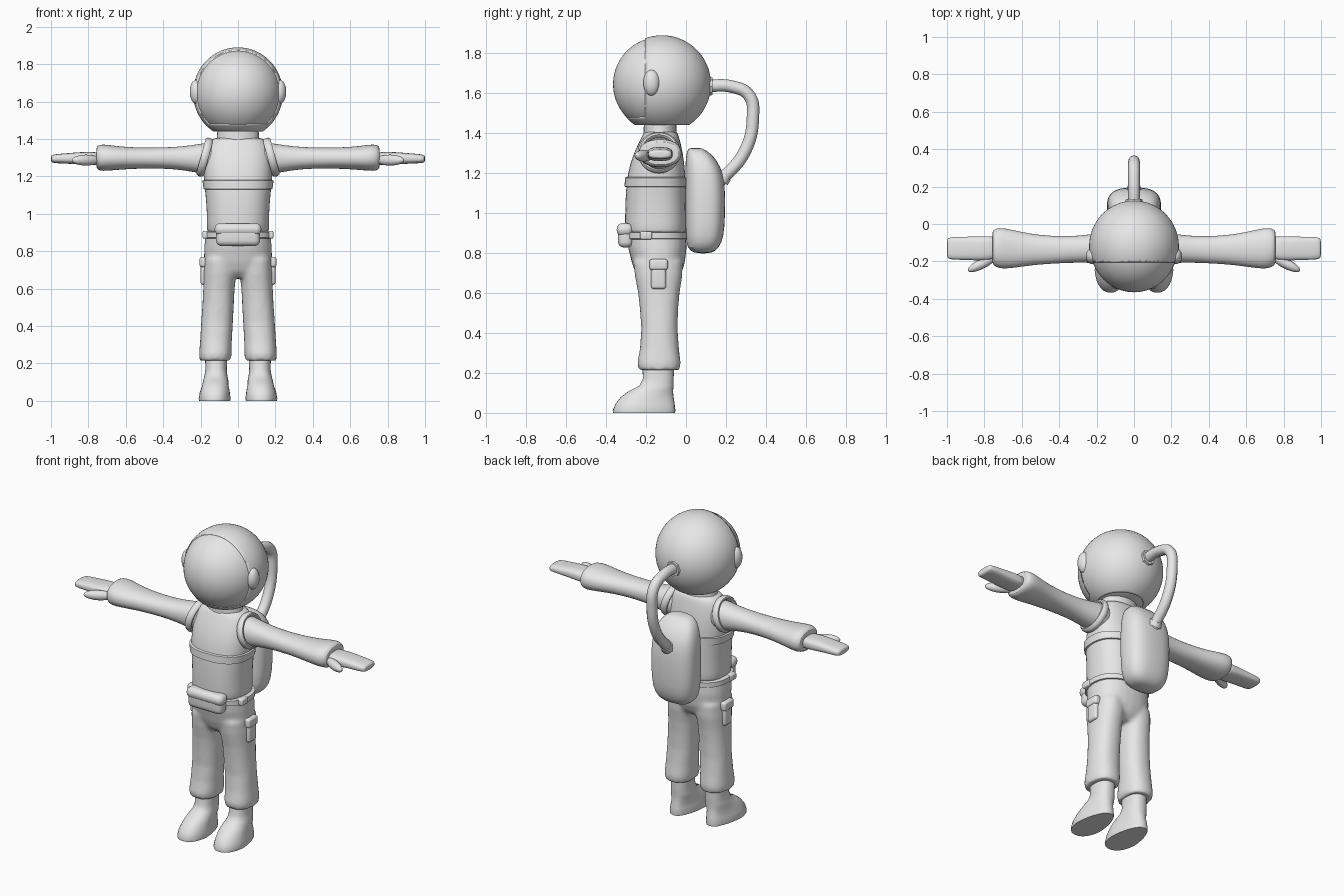
import bpy, bmesh, math
from mathutils import Matrix, Vector

if "Cube" in bpy.data.objects:
    bpy.data.objects.remove(bpy.data.objects["Cube"])

grey = bpy.data.materials.new("suit_grey")
grey.diffuse_color = (0.8, 0.8, 0.8, 1)
grey.use_nodes = True
grey.node_tree.nodes["Principled BSDF"].inputs["Base Color"].default_value = grey.diffuse_color


def finish(name, bm, mirror=False, subsurf=0, angle=40):
    """Turn a bmesh into a smooth-shaded object."""
    bmesh.ops.recalc_face_normals(bm, faces=bm.faces[:])
    me = bpy.data.meshes.new(name)
    bm.to_mesh(me)
    bm.free()
    me.materials.append(grey)
    ob = bpy.data.objects.new(name, me)
    bpy.context.collection.objects.link(ob)
    if mirror:
        ob.modifiers.new("mirror", 'MIRROR').use_mirror_merge = False
    if subsurf:
        m = ob.modifiers.new("subsurf", 'SUBSURF')
        m.levels = m.render_levels = subsurf
    bpy.ops.object.select_all(action='DESELECT')
    ob.select_set(True)
    bpy.context.view_layer.objects.active = ob
    bpy.ops.object.shade_smooth_by_angle(angle=math.radians(angle))
    return ob


def loft(bm, rings, axis='z', p=2.0, n=24):
    """Skin superellipse rings (position, centre a, centre b, radius a, radius b)."""
    loops = []
    for pos, a, b, ra, rb in rings:
        loop = []
        for i in range(n):
            t = 2 * math.pi * i / n
            c, s = math.cos(t), math.sin(t)
            u = a + ra * math.copysign(abs(c) ** (2 / p), c)
            v = b + rb * math.copysign(abs(s) ** (2 / p), s)
            loop.append(bm.verts.new((u, v, pos) if axis == 'z' else (pos, u, v)))
        loops.append(loop)
    for l0, l1 in zip(loops, loops[1:]):
        for i in range(n):
            j = (i + 1) % n
            bm.faces.new((l0[i], l0[j], l1[j], l1[i]))
    bm.faces.new(loops[0])
    bm.faces.new(loops[-1])
    return bm


def ball(center, radii, rot=0, seg=48, rings=24):
    bm = bmesh.new()
    m = Matrix.Translation(center) @ Matrix.Rotation(rot, 4, 'Z') @ Matrix.Diagonal((*radii, 1))
    bmesh.ops.create_uvsphere(bm, u_segments=seg, v_segments=rings, radius=1, matrix=m)
    return bm


def box(name, center, size, bevel, mirror=False):
    bm = bmesh.new()
    bmesh.ops.create_cube(bm, size=1, matrix=Matrix.Translation(center) @ Matrix.Diagonal((*size, 1)))
    bmesh.ops.bevel(bm, geom=bm.edges[:], offset=bevel, segments=4, profile=0.5, affect='EDGES')
    return finish(name, bm, mirror)


def cut(bm, co, no, clear=False):
    geom = bm.verts[:] + bm.edges[:] + bm.faces[:]
    bmesh.ops.bisect_plane(bm, geom=geom, plane_co=co, plane_no=no, clear_inner=clear)


# Trousers: pelvis and two legs blended together
bm = loft(bmesh.new(), [(.66, 0, -.138, .13, .08), (.69, 0, -.138, .165, .11), (.74, 0, -.138, .182, .13),
                        (.82, 0, -.143, .181, .146), (.91, 0, -.15, .172, .15)], p=2.3)
for s in (-1, 1):
    loft(bm, [(.215, s * .122, -.135, .083, .103), (.25, s * .121, -.135, .087, .109),
              (.32, s * .118, -.133, .085, .098), (.42, s * .112, -.133, .085, .091),
              (.52, s * .106, -.135, .084, .096), (.60, s * .102, -.136, .084, .104),
              (.68, s * .097, -.137, .088, .118), (.76, s * .092, -.14, .088, .125)], p=2.3)
ob = finish("trousers", bm)
m = ob.modifiers.new("blend", 'REMESH')
m.mode, m.voxel_size, m.use_smooth_shade = 'VOXEL', .012, True
m = ob.modifiers.new("soften", 'SMOOTH')
m.factor, m.iterations = .5, 5

# Vest torso, with chest band, belt and neck
finish("torso", loft(bmesh.new(), [
    (.88, 0, -.15, .165, .148), (.91, 0, -.152, .167, .154), (1.0, 0, -.153, .167, .153),
    (1.1, 0, -.152, .174, .151), (1.2, 0, -.148, .187, .146), (1.29, 0, -.14, .182, .127),
    (1.35, 0, -.132, .172, .106), (1.39, 0, -.127, .152, .09), (1.415, 0, -.127, .115, .08)], p=2.4), subsurf=1)
finish("chest_band", loft(bmesh.new(), [(1.13, 0, -.152, .175, .149), (1.133, 0, -.152, .184, .156),
       (1.177, 0, -.151, .19, .154), (1.18, 0, -.151, .182, .147)], p=2.4, n=48))
finish("belt", loft(bmesh.new(), [(.868, 0, -.15, .17, .147), (.872, 0, -.15, .184, .158),
       (.902, 0, -.15, .184, .158), (.906, 0, -.15, .168, .147)], p=2.3, n=48))
finish("neck", loft(bmesh.new(), [(1.37, 0, -.13, .12, .085), (1.41, 0, -.13, .112, .082),
       (1.5, 0, -.13, .108, .08)], n=32))

# Belt pouch with lid, belt clips
box("belt_pouch", (0, -.303, .885), (.235, .075, .115), .03)
box("pouch_lid", (0, -.306, .917), (.25, .082, .065), .03)
box("belt_clip", (.165, -.2, .888), (.05, .06, .042), .01, True)

# Thigh pockets with flaps
box("thigh_pocket", (.182, -.137, .685), (.036, .075, .13), .015, True)
box("pocket_flap", (.184, -.137, .742), (.044, .092, .055), .014, True)

# Boots, heel narrower than toe
bm = loft(bmesh.new(), [
    (0, .125, -.21, .085, .155), (.012, .125, -.21, .087, .157), (.045, .124, -.205, .083, .148),
    (.08, .121, -.194, .075, .132), (.11, .119, -.175, .067, .11), (.135, .118, -.148, .061, .086),
    (.17, .117, -.139, .057, .077), (.26, .117, -.138, .06, .08)], p=2.3, n=32)
for v in bm.verts:
    if v.co.z < .1:
        v.co.x = .122 + (v.co.x - .122) * (1 - .22 * min(1, max(0, (v.co.y + .25) / .15)))
finish("boots", bm, True)

# Sleeves, armhole trims, hands and thumbs
finish("sleeves", loft(bmesh.new(), [
    (.1, -.13, 1.3, .09, .085), (.18, -.13, 1.295, .084, .084), (.25, -.132, 1.296, .074, .07),
    (.35, -.137, 1.298, .071, .058), (.45, -.138, 1.298, .075, .056), (.55, -.137, 1.298, .084, .057),
    (.64, -.134, 1.298, .101, .063), (.705, -.13, 1.3, .111, .071), (.74, -.127, 1.3, .104, .071),
    (.758, -.125, 1.3, .088, .058), (.755, -.125, 1.3, .07, .04)], 'x', 2.2), True, 1)
bm = bmesh.new()
N, K = 40, 10
pose = Matrix.Translation((.178, -.135, 1.303)) @ Matrix.Rotation(math.radians(75), 4, 'Y')
grid = [[bm.verts.new(pose @ Vector(((.092 + .015 * math.cos(b)) * math.cos(a),
                                     (.092 + .015 * math.cos(b)) * math.sin(a), .022 * math.sin(b))))
         for b in (2 * math.pi * k / K for k in range(K))] for a in (2 * math.pi * i / N for i in range(N))]
for i in range(N):
    for k in range(K):
        i2, k2 = (i + 1) % N, (k + 1) % K
        bm.faces.new((grid[i][k], grid[i2][k], grid[i2][k2], grid[i][k2]))
finish("armhole_trims", bm, True)
finish("hands", loft(bmesh.new(), [
    (.72, -.128, 1.295, .06, .034), (.79, -.13, 1.295, .066, .036), (.85, -.131, 1.297, .064, .033),
    (.91, -.13, 1.296, .062, .028), (.97, -.13, 1.295, .061, .025), (.993, -.13, 1.294, .056, .021),
    (1.0, -.13, 1.294, .046, .014)], 'x', 2.8), True, 1)
finish("thumbs", ball((.812, -.212, 1.287), (.085, .027, .029), math.radians(-27), 24, 12), True)

# Helmet shell with a face opening, visor, ear caps
C = Vector((0, -.12, 1.645))
bm = ball(C, (.24, .245, .245), seg=64, rings=40)
cut(bm, (0, 0, 1.44), (0, 0, 1), True)
cut(bm, (0, -.205, 0), (0, 1, 0))
cut(bm, (0, 0, 1.477), (0, 0, 1))
front = [f for f in bm.faces if f.calc_center_median().y < -.205 and f.calc_center_median().z > 1.477]
bmesh.ops.delete(bm, geom=front, context='FACES')
ob = finish("helmet_shell", bm)
m = ob.modifiers.new("thickness", 'SOLIDIFY')
m.thickness, m.offset = .015, -1
bm = ball(C + Vector((0, -.004, 0)), (.234, .241, .238), seg=64, rings=40)
cut(bm, (0, 0, 1.445), (0, 0, 1), True)
bmesh.ops.holes_fill(bm, edges=[e for e in bm.edges if e.is_boundary])
finish("visor", bm)
finish("ear_caps", ball((.222, -.172, 1.652), (.036, .042, .065), 0, 24, 16), True)

# Air tank pack
finish("backpack", loft(bmesh.new(), [
    (.797, 0, .085, .07, .045), (.825, 0, .085, .115, .08), (.88, 0, .094, .138, .097),
    (1.0, 0, .096, .147, .101), (1.15, 0, .096, .145, .101), (1.23, 0, .086, .135, .09),
    (1.29, 0, .068, .112, .068), (1.32, 0, .05, .075, .042), (1.326, 0, .048, .04, .025)], p=2.7), subsurf=1)

# Air hose and its end collars
cu = bpy.data.curves.new("hose_path", 'CURVE')
cu.dimensions, cu.bevel_depth, cu.bevel_resolution, cu.resolution_u = '3D', .031, 4, 10
sp = cu.splines.new('BEZIER')
pts = [(.09, 1.635), (.225, 1.634), (.315, 1.59), (.335, 1.48), (.29, 1.30), (.165, 1.155)]
sp.bezier_points.add(len(pts) - 1)
for b, (y, z) in zip(sp.bezier_points, pts):
    b.co = (0, y, z)
    b.handle_left_type = b.handle_right_type = 'AUTO'
tmp = bpy.data.objects.new("hose_path", cu)
bpy.context.collection.objects.link(tmp)
bpy.context.view_layer.update()
bm = bmesh.new()
bm.from_mesh(tmp.evaluated_get(bpy.context.evaluated_depsgraph_get()).to_mesh())
bpy.data.objects.remove(tmp)
finish("air_hose", bm)


def collar(name, center, direction, radius, depth, sides):
    bm = bmesh.new()
    rot = Vector(direction).to_track_quat('Z', 'Y').to_matrix().to_4x4()
    bmesh.ops.create_cone(bm, cap_ends=True, segments=sides, radius1=radius, radius2=radius * .88,
                          depth=depth, matrix=Matrix.Translation(center) @ rot)
    finish(name, bm)


collar("helmet_collar", (0, .115, 1.635), (0, 1, 0), .05, .035, 8)
collar("pack_collar", (0, .187, 1.178), (0, .67, .74), .041, .03, 16)
